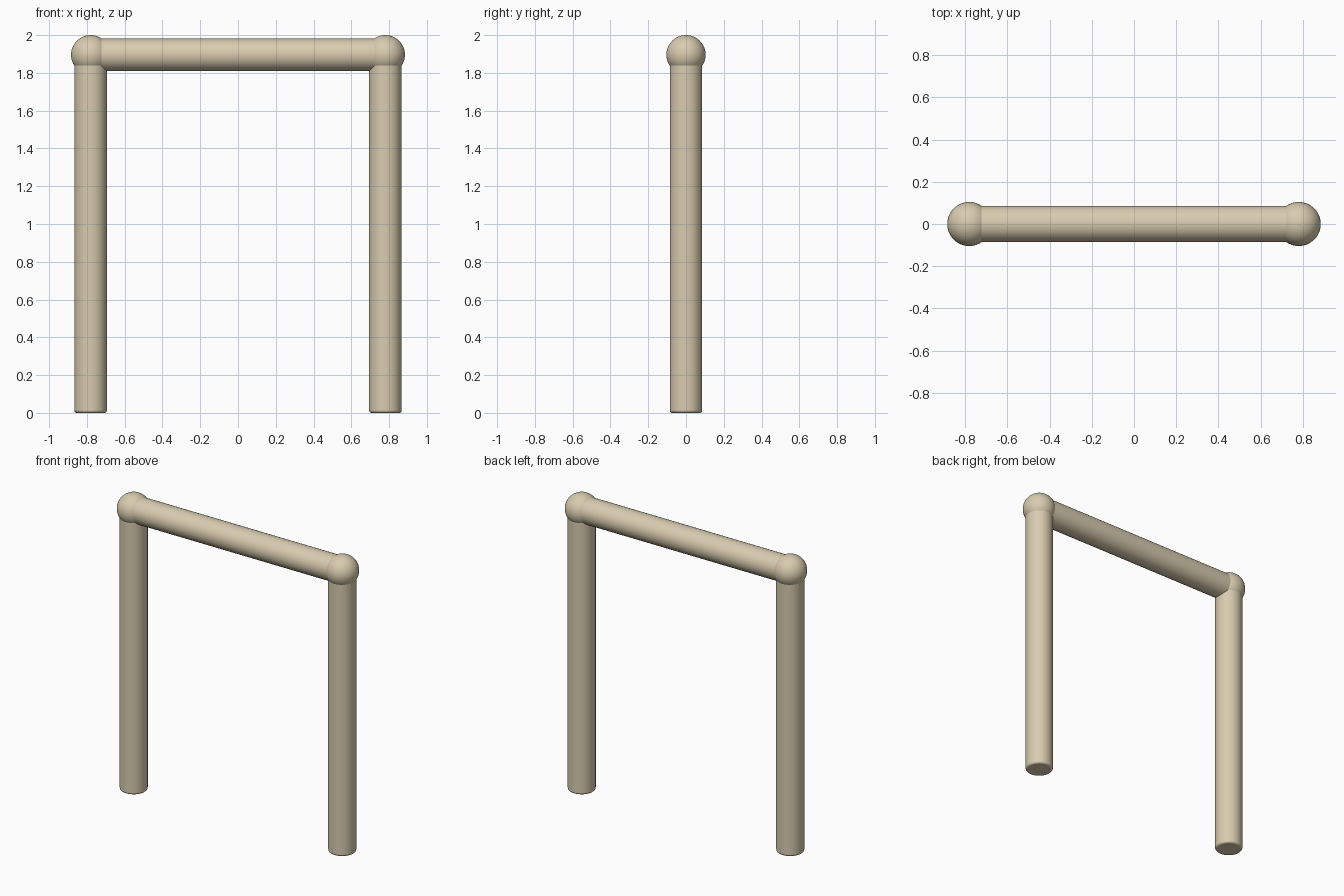
import bpy
import math

cube = bpy.data.objects.get("Cube")
if cube:
    bpy.data.objects.remove(cube, do_unlink=True)

POST_X = 0.78       # distance of each post from the middle
JOINT_Z = 1.896     # height of the joints and the crossbar axis
PIPE_R = 0.086
BALL_R = 0.104

# Pale wood colour
wood = bpy.data.materials.new("pale_wood")
wood.use_nodes = True
colour = (0.69, 0.6, 0.43, 1)
wood.diffuse_color = colour
wood.node_tree.nodes["Principled BSDF"].inputs["Base Color"].default_value = colour


def finish(name):
    obj = bpy.context.object
    obj.name = name
    obj.data.materials.append(wood)
    bpy.ops.object.shade_smooth_by_angle(angle=math.radians(40))
    return obj


def pipe(name, length, location, rotation=(0, 0, 0)):
    bpy.ops.mesh.primitive_cylinder_add(
        vertices=48, radius=PIPE_R, depth=length, location=location, rotation=rotation)
    obj = bpy.context.object
    # Softly rounded rims
    bevel = obj.modifiers.new("rounded_rim", "BEVEL")
    bevel.width = 0.012
    bevel.segments = 3
    bevel.limit_method = "ANGLE"
    bevel.angle_limit = math.radians(40)
    return finish(name)


# Posts with a ball joint on each
for side, x in (("left", POST_X), ("right", -POST_X)):
    pipe(side + "_post", JOINT_Z, (x, 0, JOINT_Z / 2))
    bpy.ops.mesh.primitive_uv_sphere_add(
        segments=48, ring_count=24, radius=BALL_R, location=(x, 0, JOINT_Z))
    finish(side + "_ball_joint")

# Crossbar between the joints
pipe("crossbar", 2 * POST_X, (0, 0, JOINT_Z), (0, math.pi / 2, 0))
